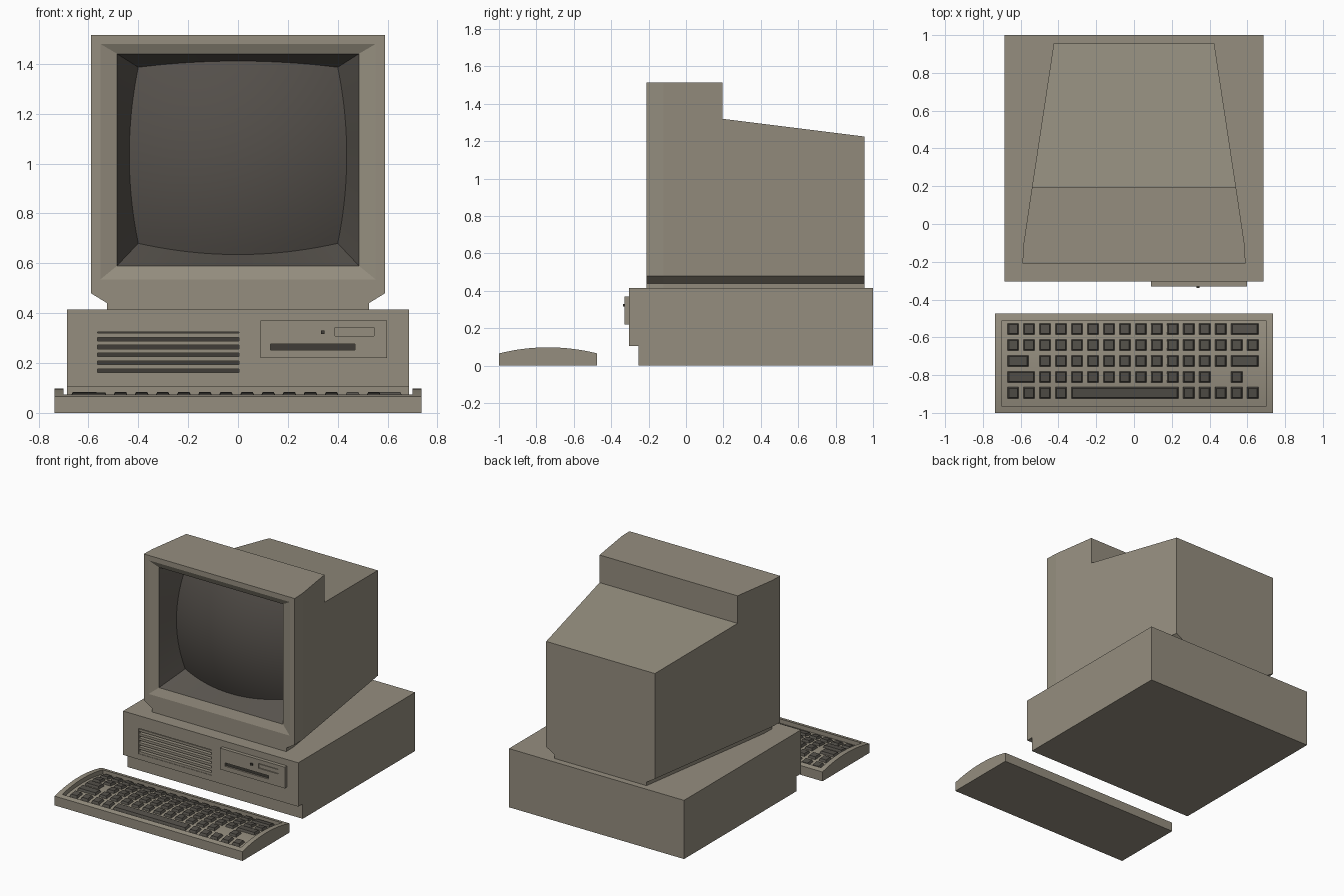
import bpy
import bmesh
from mathutils import Vector

cube = bpy.data.objects.get("Cube")
if cube:
    bpy.data.objects.remove(cube, do_unlink=True)


def material(name, rgb):
    m = bpy.data.materials.new(name)
    m.use_nodes = True
    m.diffuse_color = (*rgb, 1)
    m.node_tree.nodes["Principled BSDF"].inputs["Base Color"].default_value = (*rgb, 1)
    return m


CASE = material("warm grey plastic", (0.30, 0.27, 0.212))
SCREEN = material("dark screen glass", (0.09, 0.08, 0.07))
SURROUND = material("dark brown surround", (0.10, 0.09, 0.077))
KEY = material("charcoal keys", (0.085, 0.078, 0.066))
SLOT = material("dark slot", (0.05, 0.046, 0.038))


def build(name, verts, faces, mat, toward=None):
    """Mesh object; closed shells face outward, open ones face a point."""
    mesh = bpy.data.meshes.new(name)
    mesh.from_pydata(verts, [], faces)
    mesh.materials.append(mat)
    bm = bmesh.new()
    bm.from_mesh(mesh)
    bmesh.ops.remove_doubles(bm, verts=bm.verts, dist=1e-5)
    flat = [f for f in bm.faces if f.calc_area() < 1e-7]
    bmesh.ops.delete(bm, geom=flat, context="FACES_ONLY")
    bm.normal_update()
    if toward is None:
        bmesh.ops.recalc_face_normals(bm, faces=bm.faces)
    else:
        for f in bm.faces:
            if f.normal.dot(Vector(toward) - f.calc_center_median()) < 0:
                f.normal_flip()
    bm.to_mesh(mesh)
    bm.free()
    obj = bpy.data.objects.new(name, mesh)
    bpy.context.collection.objects.link(obj)
    return obj


def prism(name, profile, x0, x1, mat):
    """Extrude a (y, z) profile along x."""
    n = len(profile)
    verts = [(x, y, z) for x in (x0, x1) for y, z in profile]
    faces = [range(n), range(n, 2 * n)]
    faces += [(i, (i + 1) % n, n + (i + 1) % n, n + i) for i in range(n)]
    return build(name, verts, [tuple(f) for f in faces], mat)


def box(name, x, y, z, mat):
    return prism(name, [(y[0], z[0]), (y[1], z[0]), (y[1], z[1]), (y[0], z[1])], *x, mat)


def cut(obj, cutter):
    cutter.hide_render = True
    mod = obj.modifiers.new("cut", "BOOLEAN")
    mod.operation = "DIFFERENCE"
    mod.object = cutter
    bpy.context.view_layer.objects.active = obj
    bpy.ops.object.modifier_apply(modifier=mod.name)
    bpy.data.objects.remove(cutter, do_unlink=True)


def smooth(obj):
    bpy.ops.object.select_all(action="DESELECT")
    obj.select_set(True)
    bpy.context.view_layer.objects.active = obj
    bpy.ops.object.shade_smooth_by_angle(angle=0.5)


# System unit with a stepped-back plinth and vent recess
FRONT = -0.305
unit = prism("system_unit", [(FRONT, 0.415), (1, 0.415), (1, 0), (-0.255, 0),
                             (-0.255, 0.105), (FRONT, 0.105)], -0.685, 0.685, CASE)
vent_x, vent_z = (-0.563, 0.005), (0.145, 0.325)
cut(unit, box("vent_cutter", vent_x, (-0.4, FRONT + 0.035), vent_z, CASE))
box("vent_back", vent_x, (FRONT + 0.029, FRONT + 0.036), vent_z, SLOT)
for i in range(6):
    z = vent_z[0] + i * 0.0316
    box(f"vent_slat_{i + 1}", vent_x, (FRONT + 0.003, FRONT + 0.03), (z, z + 0.017), CASE)

# Floppy drive: slot, eject button pocket and lamp
drive = box("floppy_drive", (0.09, 0.597), (-0.33, FRONT + 0.001), (0.22, 0.37), CASE)
slot_x, slot_z = (0.13, 0.47), (0.252, 0.276)
cut(drive, box("slot_cutter", slot_x, (-0.4, -0.315), slot_z, CASE))
box("disk_slot", slot_x, (-0.319, -0.314), slot_z, SLOT)
cut(drive, box("pocket_cutter", (0.39, 0.545), (-0.4, -0.322), (0.308, 0.342), CASE))
box("eject_button", (0.394, 0.541), (-0.328, -0.321), (0.312, 0.338), CASE)
box("drive_lamp", (0.332, 0.347), (-0.338, -0.329), (0.316, 0.33), SLOT)


# Monitor housing: tapering sections (y, half width, top) with an undercut base
def section(y, h, top):
    half = [(h, top), (h, 0.48), (h - 0.065, 0.44), (h - 0.065, 0.415)]
    return [(x, y, z) for x, z in half] + [(-x, y, z) for x, z in reversed(half)]


stations = [(-0.21, 0.59, 1.515), (-0.12, 0.587, 1.515), (0.195, 0.54, 1.515),
            (0.195, 0.54, 1.32), (0.955, 0.425, 1.225)]
verts = [v for s in stations for v in section(*s)]
faces = [(r * 8 + i, r * 8 + (i + 1) % 8, r * 8 + 8 + (i + 1) % 8, r * 8 + 8 + i)
         for r in range(len(stations) - 1) for i in range(8)]
faces.append(tuple(range(32, 40)))


# Bezel: flat frame, then a shallow slope to the opening
def rect(w, y, low, high):
    return [(w, y, high), (w, y, low), (-w, y, low), (-w, y, high)]


LIP, HALF, LOW, HIGH = -0.19, 0.485, 0.59, 1.44
a = len(verts)
verts += rect(0.552, -0.21, 0.535, 1.48) + rect(HALF, LIP, LOW, HIGH)
faces += [(0, 1, a + 1, a), (6, 7, a + 3, a + 2), (7, 0, a, a + 3),
          (1, 2, 3, 4, 5, 6, a + 2, a + 1)]
faces += [(a + i, a + (i + 1) % 4, a + 4 + (i + 1) % 4, a + 4 + i) for i in range(4)]
build("monitor_housing", verts, faces, CASE)


# Bulging picture tube with bowed edges
def tube(u, v):
    x = u * (0.40 + 0.036 * (1 - v * v))
    bow = 0.025 if v > 0 else 0.045
    z = v * (0.353 + bow * (1 - u * u))
    return (x, LIP + 0.03 + 0.5 * (x * x + z * z), 1.033 + z)


N = 24
VIEWER = (0, -2, 1.03)
steps = [2 * i / N - 1 for i in range(N + 1)]
grid = [tube(u, v) for v in steps for u in steps]
quads = [(j * (N + 1) + i, j * (N + 1) + i + 1, (j + 1) * (N + 1) + i + 1, (j + 1) * (N + 1) + i)
         for j in range(N) for i in range(N)]
smooth(build("screen", grid, quads, SCREEN, VIEWER))

# Sloping surround walls from the opening to the tube edge
rim = ([(t, 1) for t in steps[:-1]] + [(1, -t) for t in steps[:-1]]
       + [(-t, -1) for t in steps[:-1]] + [(-1, t) for t in steps[:-1]])
M = len(rim)
outer = [(u * HALF, LIP, (LOW + HIGH) / 2 + v * (HIGH - LOW) / 2) for u, v in rim]
inner = [tube(u, v) for u, v in rim]
walls = [(i, (i + 1) % M, M + (i + 1) % M, M + i) for i in range(M)]
smooth(build("screen_surround", outer + inner, walls, SURROUND, VIEWER))


# Keyboard: arched body with a sunken deck
def arch(y):
    return 0.098 - 0.47 * (y + 0.7375) ** 2


def arch_line(y0, y1, drop, n=16):
    ys = [y0 + (y1 - y0) * i / n for i in range(n + 1)]
    return [(y, arch(y) - drop) for y in ys]


board = prism("keyboard_body", [(-0.475, 0), (-1, 0)] + arch_line(-1, -0.475, 0),
              -0.735, 0.735, CASE)
cut(board, prism("deck_cutter", [(-0.51, 0.2), (-0.965, 0.2)] + arch_line(-0.965, -0.51, 0.03),
                 -0.70, 0.70, CASE))
smooth(board)

# Keys: each row lists (first column, width in columns)
PITCH = 0.0846


def singles(first, last):
    return [(c, 1) for c in range(first, last + 1)]


rows = [singles(0, 13) + [(14, 2)],
        singles(0, 15),
        [(0, 1.6)] + singles(2, 13) + [(14, 2)],
        [(0, 2)] + singles(2, 12) + [(14, 1)],
        singles(0, 3) + [(4, 7)] + singles(11, 15)]
verts, faces = [], []
for r, row in enumerate(rows):
    yc = -0.556 - r * PITCH
    for col, width in row:
        x0 = -0.672 + col * PITCH
        x1 = x0 + width * PITCH - 0.021
        b = len(verts)
        for inset, drop in ((0, 0.034), (0.009, 0.015)):
            for x, s in ((x0 + inset, -1), (x1 - inset, -1), (x1 - inset, 1), (x0 + inset, 1)):
                y = yc + s * (0.032 - inset)
                verts.append((x, y, arch(y) - drop))
        faces += [tuple(range(b, b + 4)), tuple(range(b + 4, b + 8))]
        faces += [(b + i, b + (i + 1) % 4, b + 4 + (i + 1) % 4, b + 4 + i) for i in range(4)]
build("keys", verts, faces, KEY)
